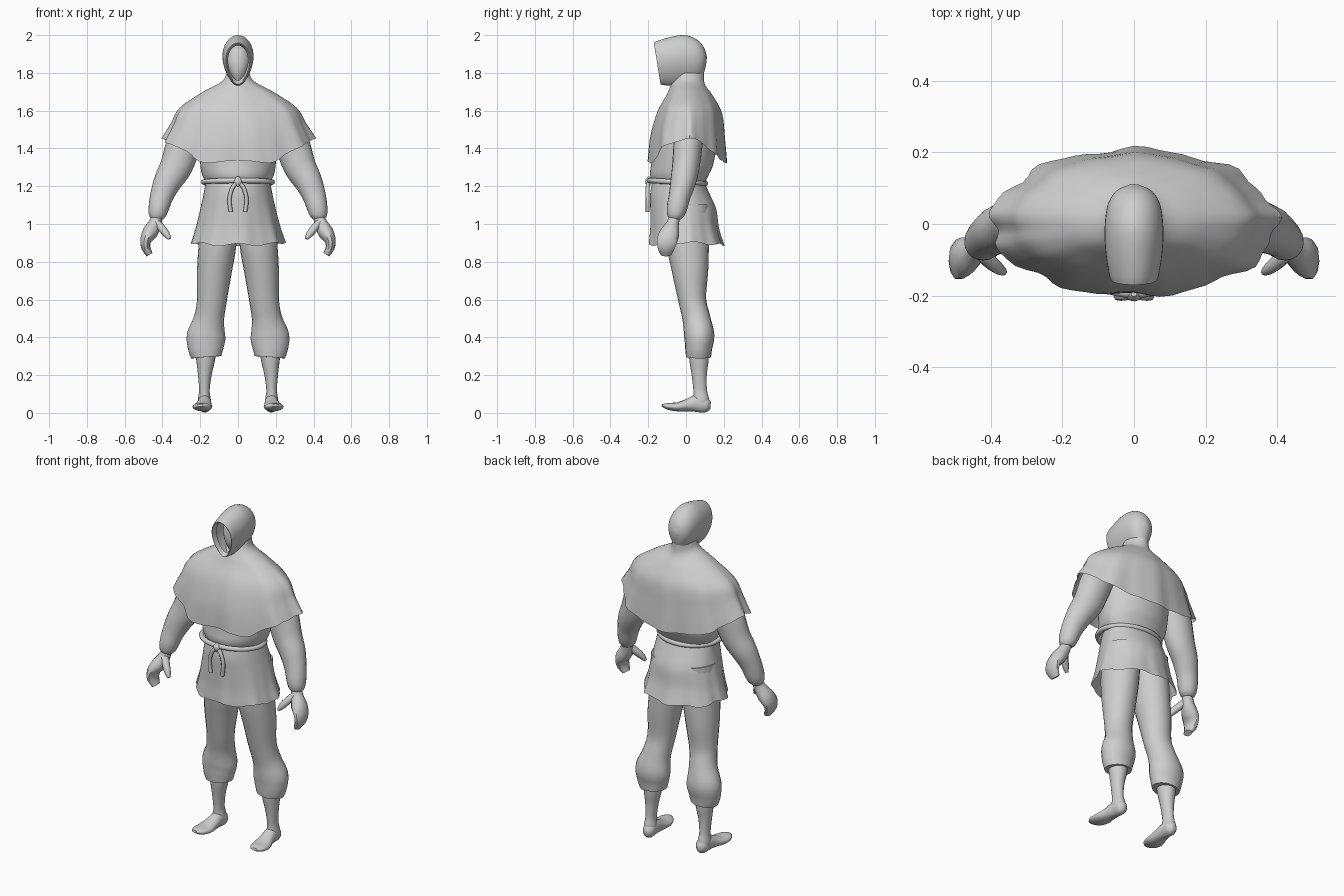
import bpy, bmesh, math
from mathutils import Vector

cloth = bpy.data.materials.new("plain_grey")
cloth.diffuse_color = (0.62, 0.62, 0.62, 1)


def spline(rows, sub):
    """Smooth in-between rows through the given rows of numbers."""
    out = []
    for i in range(len(rows) - 1):
        p = [rows[max(0, min(len(rows) - 1, i + k))] for k in (-1, 0, 1, 2)]
        for s in range(sub):
            t = s / sub
            out.append([0.5 * (2 * b + (c - a) * t + (2 * a - 5 * b + 4 * c - d) * t * t
                               + (3 * b - a - 3 * c + d) * t ** 3) for a, b, c, d in zip(*p)])
    return out + [list(rows[-1])]


def skin(name, rings, cap_start=True, cap_end=True, mirror=False):
    """Skin a list of point loops into one smooth object."""
    bm = bmesh.new()
    loops = [[bm.verts.new(p) for p in r] for r in rings]
    n = len(loops[0])
    for a, b in zip(loops, loops[1:]):
        for i in range(n):
            bm.faces.new((a[i], a[(i + 1) % n], b[(i + 1) % n], b[i]))
    if cap_start:
        bm.faces.new(loops[0][::-1])
    if cap_end:
        bm.faces.new(loops[-1])
    bmesh.ops.recalc_face_normals(bm, faces=bm.faces)
    me = bpy.data.meshes.new(name)
    bm.to_mesh(me)
    bm.free()
    me.materials.append(cloth)
    ob = bpy.data.objects.new(name, me)
    bpy.context.collection.objects.link(ob)
    if mirror:
        m = ob.modifiers.new("mirror", 'MIRROR')
        m.use_axis[0] = True
        m.mirror_object = centre
    bpy.ops.object.select_all(action='DESELECT')
    bpy.context.view_layer.objects.active = ob
    ob.select_set(True)
    bpy.ops.object.shade_smooth_by_angle(angle=math.radians(50))
    return ob


def limb(name, rows, ref=(0, 1, 0), n=20, sub=4, **kw):
    """Tube along x, y, z with half widths: across the path, and along ref."""
    rows = spline(rows, sub)
    pts = [Vector(r[:3]) for r in rows]
    rings = []
    for i, r in enumerate(rows):
        t = (pts[min(i + 1, len(pts) - 1)] - pts[max(i - 1, 0)]).normalized()
        u = Vector(ref).cross(t).normalized()
        v = t.cross(u)
        rings.append([pts[i] + u * r[3] * math.cos(k * math.tau / n)
                      + v * r[4] * math.sin(k * math.tau / n) for k in range(n)])
    return skin(name, rings, mirror=True if kw.pop("mirror", True) else False, **kw)


def garment(name, rows, ripple=0.0, waves=9, n=72, sub=5, **kw):
    """Rows: z at sides, z at front and back, half width, front y, back y."""
    rows = spline(rows, sub)
    rings = []
    for j, (zs, zf, rx, yf, yb) in enumerate(rows):
        grow = (j / (len(rows) - 1)) ** 2 * ripple
        ring = []
        for k in range(n):
            a = k * math.tau / n
            c, s = math.cos(a), math.sin(a)
            w = 1 - max(0, (abs(c) - 0.45) / 0.55) ** 1.2
            f = 1 + grow * (math.sin(waves * a + 0.6) + 0.5 * math.sin(17 * a)) - grow
            ring.append((rx * c * f, (yb if s > 0 else -yf) * s * f,
                         zs + (zf - zs) * w + grow * 0.25 * math.sin(7 * a)))
        rings.append(ring)
    return skin(name, rings, **kw)


centre = bpy.data.objects.new("mirror_centre", None)
bpy.context.collection.objects.link(centre)
centre.hide_render = True

# Hood: egg-shaped loops from the face opening to the back of the head
# rows: y at top, y at bottom, z bottom, z top, half width
hood = []
for yt, yb, zb, zt, rx in spline([
        (-0.135, -0.115, 1.760, 1.945, 0.056), (-0.170, -0.135, 1.740, 1.960, 0.068),
        (-0.090, -0.085, 1.732, 1.988, 0.082), (-0.010, -0.020, 1.735, 2.000, 0.086),
        (0.055, 0.050, 1.750, 1.978, 0.077), (0.095, 0.088, 1.785, 1.935, 0.052),
        (0.111, 0.106, 1.840, 1.885, 0.015)], 5):
    ring = []
    for k in range(40):
        a = k * math.tau / 40
        s = (math.sin(a) + 1) / 2
        egg = 1 - 0.32 * (1 - s) ** 2 + 0.04 * s
        ring.append((rx * egg * math.cos(a), yb + (yt - yb) * s, zb + (zt - zb) * s))
    hood.append(ring)
skin("hood", hood, cap_start=False)

# Blank face set back in the hood
limb("face", [(0, -0.03, 1.945, 0.012, 0.012), (0, -0.035, 1.92, 0.048, 0.04),
              (0, -0.04, 1.86, 0.06, 0.052), (0, -0.045, 1.80, 0.045, 0.045),
              (0, -0.05, 1.755, 0.018, 0.02)], mirror=False)

# Shoulder cape with a rippled, open hem
garment("cape", [(1.80, 1.80, 0.060, -0.045, 0.094), (1.755, 1.74, 0.085, -0.078, 0.100),
                 (1.70, 1.68, 0.185, -0.105, 0.142), (1.615, 1.59, 0.310, -0.155, 0.190),
                 (1.53, 1.46, 0.360, -0.192, 0.205), (1.45, 1.33, 0.410, -0.206, 0.216)],
        ripple=0.03, cap_start=False, cap_end=False)

# Tunic body above the belt
garment("tunic_body", [(1.62, 1.62, 0.20, -0.13, 0.15), (1.45, 1.45, 0.205, -0.175, 0.165),
                       (1.32, 1.32, 0.200, -0.185, 0.145), (1.26, 1.26, 0.190, -0.190, 0.120),
                       (1.22, 1.21, 0.170, -0.175, 0.095)])

# Flared tunic skirt, open underneath
garment("tunic_skirt", [(1.225, 1.225, 0.170, -0.178, 0.095), (1.16, 1.16, 0.182, -0.190, 0.125),
                        (1.08, 1.08, 0.200, -0.190, 0.160), (0.98, 0.98, 0.225, -0.190, 0.175),
                        (0.90, 0.89, 0.252, -0.198, 0.205)],
        ripple=0.025, waves=8, cap_start=False, cap_end=False)


def rope(name, points, radius, closed=False):
    """Round cord through the given points."""
    cu = bpy.data.curves.new(name, 'CURVE')
    cu.dimensions = '3D'
    cu.bevel_depth = radius
    cu.bevel_resolution = 2
    cu.use_fill_caps = True
    sp = cu.splines.new('POLY')
    sp.points.add(len(points) - 1)
    for p, co in zip(sp.points, points):
        p.co = (*co, 1)
        p.radius = 1
    sp.use_cyclic_u = closed
    sp.use_smooth = True
    cu.materials.append(cloth)
    bpy.context.collection.objects.link(bpy.data.objects.new(name, cu))


# Rope belt, knot and two hanging ends
rope("rope_belt", [(0.182 * math.cos(a), -0.045 + 0.148 * math.sin(a), 1.222 - 0.008 * math.sin(a))
                   for a in (k * math.tau / 48 for k in range(48))], 0.014, True)
limb("rope_knot", [(0, -0.196, 1.25, 0.008, 0.006), (0, -0.2, 1.225, 0.022, 0.016),
                   (0, -0.2, 1.20, 0.010, 0.008)], mirror=False, n=12)
for side, name in ((-1, "rope_end_left"), (1, "rope_end_right")):
    rope(name, spline([(0, -0.198, 1.225), (side * 0.030, -0.203, 1.19),
                       (side * 0.045, -0.203, 1.13), (side * 0.038, -0.203, 1.065)], 5), 0.011)

# Sleeved arms, ending in a gathered cuff
limb("arm", [(0.22, 0.02, 1.56, 0.08, 0.08), (0.28, 0.012, 1.44, 0.092, 0.078),
             (0.325, 0.0, 1.31, 0.086, 0.073), (0.372, -0.015, 1.225, 0.074, 0.068),
             (0.403, -0.033, 1.15, 0.062, 0.058), (0.420, -0.048, 1.085, 0.054, 0.054),
             (0.427, -0.056, 1.045, 0.045, 0.044), (0.428, -0.058, 1.025, 0.030, 0.030)])

# Hands: palm with curled fingers, and a thumb
limb("hand", [(0.428, -0.060, 1.04, 0.028, 0.030), (0.440, -0.070, 1.00, 0.035, 0.034),
              (0.465, -0.085, 0.955, 0.041, 0.052), (0.488, -0.100, 0.915, 0.030, 0.056),
              (0.488, -0.105, 0.875, 0.024, 0.048), (0.468, -0.105, 0.838, 0.018, 0.030)], n=10, sub=2)
limb("thumb", [(0.432, -0.075, 1.01, 0.020, 0.024), (0.402, -0.105, 0.975, 0.021, 0.021),
               (0.378, -0.125, 0.945, 0.018, 0.017), (0.362, -0.135, 0.922, 0.009, 0.009)], n=8, sub=2)

# Baggy trouser legs
limb("trouser_leg", [(0.095, 0.01, 1.10, 0.10, 0.115), (0.108, 0.01, 0.90, 0.100, 0.112),
                     (0.125, 0.022, 0.75, 0.092, 0.096), (0.138, 0.033, 0.60, 0.079, 0.074),
                     (0.153, 0.055, 0.50, 0.080, 0.074), (0.168, 0.070, 0.41, 0.102, 0.080),
                     (0.171, 0.067, 0.345, 0.095, 0.072), (0.168, 0.066, 0.295, 0.080, 0.066)])

# Shins and pointed feet
limb("shin", [(0.170, 0.068, 0.34, 0.058, 0.055), (0.172, 0.069, 0.27, 0.048, 0.050),
              (0.176, 0.070, 0.20, 0.036, 0.040), (0.178, 0.075, 0.12, 0.028, 0.036),
              (0.178, 0.080, 0.07, 0.034, 0.042), (0.178, 0.085, 0.03, 0.030, 0.038)])
limb("foot", [(0.174, 0.130, 0.040, 0.018, 0.014), (0.175, 0.108, 0.042, 0.040, 0.033),
              (0.177, 0.060, 0.050, 0.046, 0.036), (0.181, 0.010, 0.041, 0.034, 0.042),
              (0.188, -0.045, 0.032, 0.024, 0.052), (0.195, -0.095, 0.035, 0.018, 0.044),
              (0.199, -0.126, 0.040, 0.007, 0.018)], ref=(1, 0, 0), n=16)
